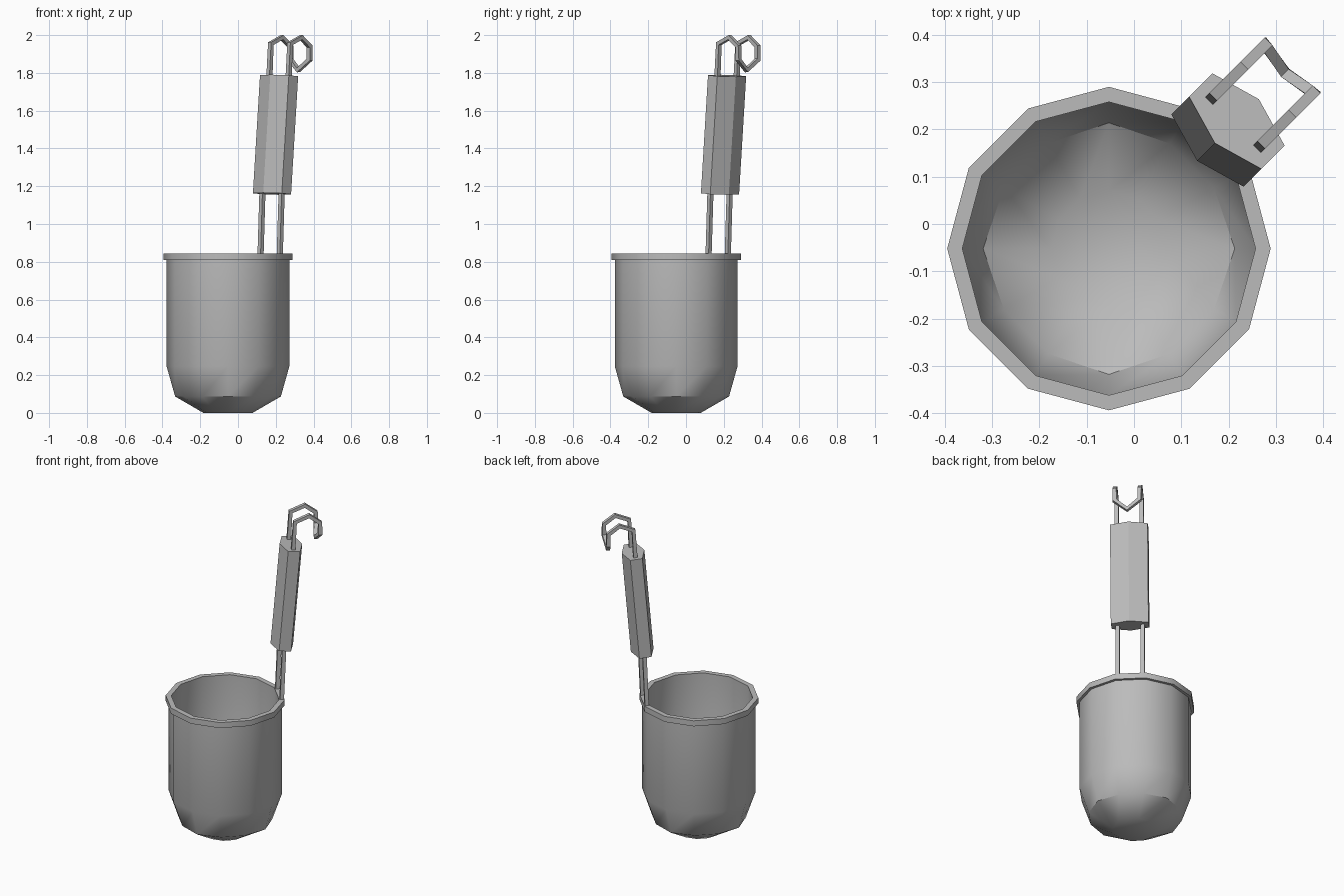
import bpy, bmesh, math
from mathutils import Vector, Matrix

cube = bpy.data.objects.get("Cube")
if cube:
    bpy.data.objects.remove(cube, do_unlink=True)

steel = bpy.data.materials.new("steel_grey")
steel.use_nodes = True
GREY = (0.5, 0.5, 0.5, 1)
steel.diffuse_color = GREY
steel.node_tree.nodes["Principled BSDF"].inputs["Base Color"].default_value = GREY

CUP = Vector((-0.053, -0.052, 0))
ACROSS = Vector((1, -1, 0)).normalized()   # sideways over the grip
OUT = Vector((1, 1, 0)).normalized()       # away from the cup


def place(u, v, z):
    return ACROSS * u + OUT * v + Vector((0, 0, z))


def finish(bm, name, angle):
    bmesh.ops.recalc_face_normals(bm, faces=bm.faces)
    mesh = bpy.data.meshes.new(name)
    bm.to_mesh(mesh)
    bm.free()
    mesh.materials.append(steel)
    obj = bpy.data.objects.new(name, mesh)
    bpy.context.collection.objects.link(obj)
    bpy.ops.object.select_all(action='DESELECT')
    obj.select_set(True)
    bpy.context.view_layer.objects.active = obj
    bpy.ops.object.shade_smooth_by_angle(angle=math.radians(angle))
    return obj


def loft(name, rings, closed, angle):
    """Skin a list of point rings, capping both ends or closing the loop."""
    bm = bmesh.new()
    loops = [[bm.verts.new(p) for p in ring] for ring in rings]
    n = len(loops[0])
    pairs = list(zip(loops, loops[1:]))
    if closed:
        pairs.append((loops[-1], loops[0]))
    else:
        bm.faces.new(loops[0])
        bm.faces.new(loops[-1])
    for a, b in pairs:
        for i in range(n):
            j = (i + 1) % n
            bm.faces.new((a[i], a[j], b[j], b[i]))
    return finish(bm, name, angle)


def ring(radius, z, flatten=1.0):
    """Twelve-sided ring, optionally drawn in away from the axes."""
    pts = []
    for i in range(12):
        a = i * math.tau / 12
        r = radius * (1 if i % 3 == 0 else flatten)
        pts.append(CUP + Vector((r * math.cos(a), r * math.sin(a), z)))
    return pts


# Cup: outer skin up to the lip, then the inner skin back down
loft("cup", [
    ring(0.13, 0), ring(0.28, 0.087, 0.965), ring(0.325, 0.247), ring(0.325, 0.83),
    ring(0.31, 0.83), ring(0.31, 0.252), ring(0.266, 0.098, 0.965), ring(0.122, 0.014),
], False, 40)

# Rim band
loft("rim", [ring(0.342, 0.81), ring(0.342, 0.845),
             ring(0.31, 0.845), ring(0.31, 0.81)], True, 40)

# Grip: flattened hexagonal bar, leaning outwards
low, high = place(0, 0.2546, 1.16), place(0, 0.3076, 1.785)
lean = (high - low).normalized()
depth = lean.cross(ACROSS)
hexagon = [(0.108, 0.035), (0, 0.066), (-0.108, 0.035),
           (-0.108, -0.035), (0, -0.066), (0.108, -0.035)]
loft("grip", [[c + ACROSS * a + depth * b for a, b in hexagon]
              for c in (low, high)], False, 20)

# Wire: one square rod up through the grip, over the hook and back down
side = [(0.24, 0.815), (0.2546, 1.16), (0.3076, 1.785), (0.318, 1.955),
        (0.40, 1.988), (0.464, 1.94), (0.464, 1.87)]
half = [place(-0.072, v, z) for v, z in side]
other = [place(0.072, v, z) for v, z in reversed(side)]
path = half + [place(0, 0.452, 1.815)] + other

sections, normal, last = [], ACROSS.copy(), None
for i, p in enumerate(path):
    before = (p - path[i - 1]).normalized() if i else Vector()
    after = (path[i + 1] - p).normalized() if i + 1 < len(path) else Vector()
    tangent = (before + after).normalized()
    if last:
        normal = last.rotation_difference(tangent) @ normal
    last = tangent
    binormal = tangent.cross(normal)
    sections.append([p + (normal * a + binormal * b) * 0.0115
                     for a, b in ((1, 1), (-1, 1), (-1, -1), (1, -1))])
loft("hook_wire", sections, False, 20)
